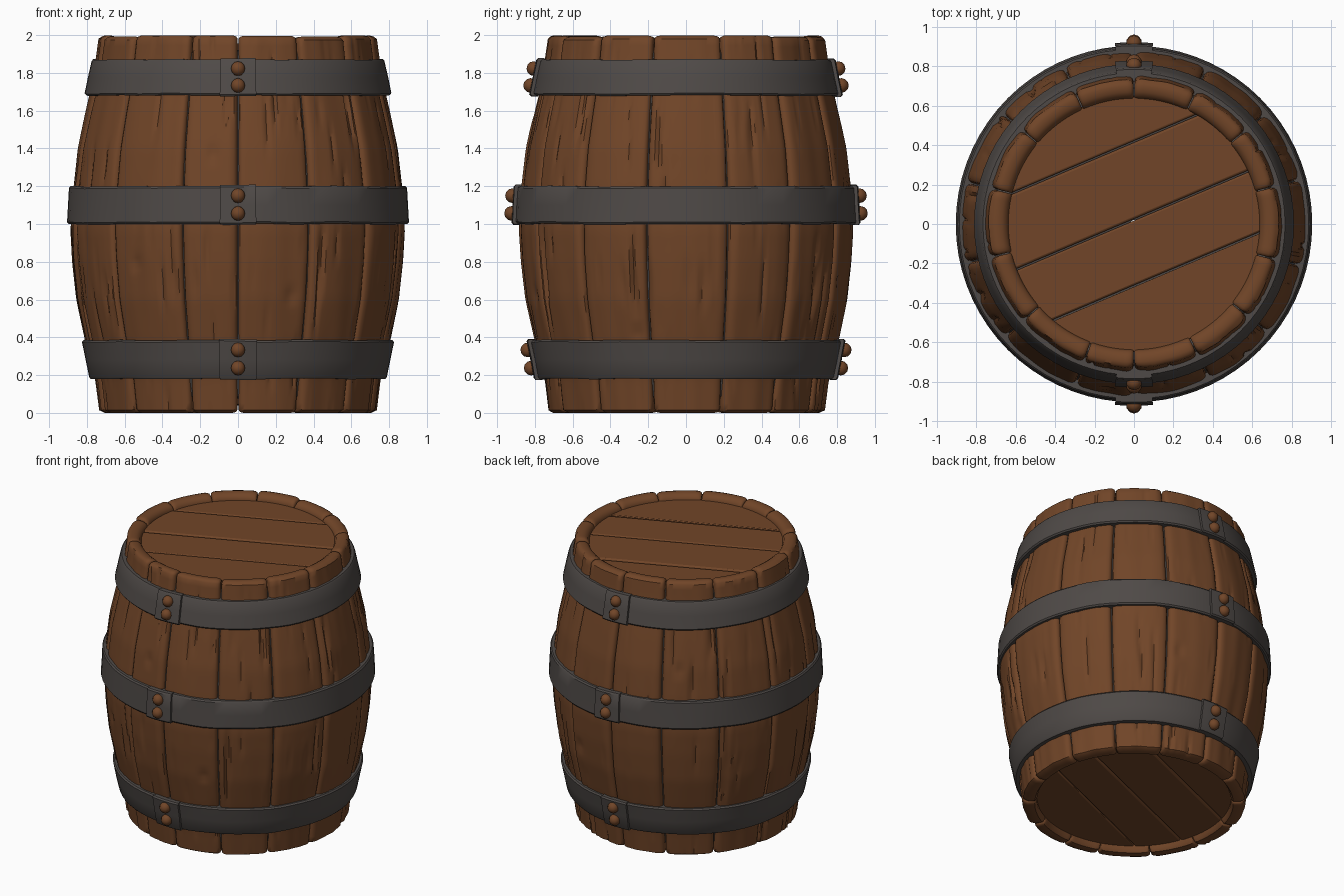
import bpy, bmesh, math, random
from mathutils import Vector, noise

if "Cube" in bpy.data.objects:
    bpy.data.objects.remove(bpy.data.objects["Cube"])

random.seed(4)


def material(name, rgb):
    m = bpy.data.materials.new(name)
    m.diffuse_color = (*rgb, 1)
    m.use_nodes = True
    m.node_tree.nodes["Principled BSDF"].inputs["Base Color"].default_value = m.diffuse_color
    return m


WOOD = material("brown wood", (0.165, 0.060, 0.021))
IRON = material("dark iron", (0.078, 0.068, 0.063))


def finish(name, bm, mat, angle=40):
    bmesh.ops.recalc_face_normals(bm, faces=bm.faces)
    me = bpy.data.meshes.new(name)
    bm.to_mesh(me)
    bm.free()
    me.materials.append(mat)
    ob = bpy.data.objects.new(name, me)
    bpy.context.collection.objects.link(ob)
    bpy.ops.object.select_all(action='DESELECT')
    ob.select_set(True)
    bpy.context.view_layer.objects.active = ob
    bpy.ops.object.shade_smooth_by_angle(angle=math.radians(angle))
    return ob


def polar(t, r, z):
    # angle is measured from the front (-y) towards +x
    return Vector((r * math.sin(t), -r * math.cos(t), z))


def loft(name, rings, mat, closed=False, angle=40):
    bm = bmesh.new()
    loops = [[bm.verts.new(p) for p in ring] for ring in rings]
    n = len(loops[0])
    pairs = list(zip(loops, loops[1:])) + ([(loops[-1], loops[0])] if closed else [])
    for a, b in pairs:
        for i in range(n):
            j = (i + 1) % n
            bm.faces.new((a[i], a[j], b[j], b[i]))
    if not closed:
        bm.faces.new(loops[0])
        bm.faces.new(loops[-1])
    return finish(name, bm, mat, angle)


# Barrel outline: (height, radius)
OUTLINE = [(0, .73), (.18, .752), (.39, .805), (.6, .85), (.8, .873), (.97, .884),
           (1.2, .87), (1.4, .846), (1.6, .802), (1.7, .778), (1.87, .748), (2, .73)]


def radius(z):
    for (z0, r0), (z1, r1) in zip(OUTLINE, OUTLINE[1:]):
        if z <= z1:
            return r0 + (r1 - r0) * (z - z0) / (z1 - z0)
    return OUTLINE[-1][1]


# Knots: (angle, height)
KNOTS = [(.34, .62), (-.67, .79), (-.16, 1.37), (2.8, .7), (3.7, 1.4), (1.25, .42)]


def wear(t, z):
    p = Vector((math.sin(t) * 9, math.cos(t) * 9, z * 1.3))
    d = noise.noise(p) * .006
    crack = noise.noise(Vector((math.sin(t) * 26, math.cos(t) * 26, z * 2.2 + 7)))
    d -= max(0, crack - .35) * .045
    for kt, kz in KNOTS:
        q = ((t - kt) * .85) ** 2 + (z - kz) ** 2
        d -= .014 * math.exp(-q / .0010)
    return d


# Staves: bent boards with rounded long edges
SEAMS = [-49, -20, 0, 26, 51, 76, 105, 130, 155, 180, 204, 230, 256, 283, 311]
ROWS, COLS = 56, 18
for k, (a, b) in enumerate(zip(SEAMS, SEAMS[1:])):
    a, b = math.radians(a) + .004, math.radians(b) - .004
    lift = random.uniform(-.004, .004)
    top = 2 - random.uniform(0, .010)
    stops = [(0, .028), (.008, .012), (.022, .004), (.045, 0)]
    mid = [(.045 + (b - a - .09) * i / COLS, 0) for i in range(1, COLS)]
    stops = stops + mid + [(b - a - s, d) for s, d in reversed(stops)]
    rings = []
    for s, inset in stops:
        t = a + s
        lo, hi = inset * .6, top - inset * .6
        ring = [polar(t, .655, lo), polar(t, .705 - inset * .5, lo)]
        for i in range(ROWS + 1):
            z = lo + .014 + (hi - lo - .032) * i / ROWS
            ring.append(polar(t, radius(z) + lift - inset + wear(t, z), z))
        ring += [polar(t, .718 - inset * .5, hi - .005), polar(t, .70, hi),
                 polar(t, .67, hi - .004), polar(t, .648, hi - .018),
                 polar(t, .638, hi - .04), polar(t, .638, 1.88),
                 polar(t, .638, .10), polar(t, .64, lo + .02)]
        rings.append(ring)
    loft(f"stave_{k + 1}", rings, WOOD)

# Dark core seen through the gaps
core = []
for i in range(64):
    t = math.tau * i / 64
    core.append([polar(t, .02, .075), polar(t, .69, .075)]
                + [polar(t, radius(z) - .03, z) for z in (.09, .4, .7, 1, 1.3, 1.6, 1.9)]
                + [polar(t, .69, 1.92), polar(t, .02, 1.92)])
loft("inner_core", core, IRON, closed=True)


# Lid and base: a disc cut into diagonal planks
def head(name, z):
    tilt = math.radians(23)
    across = Vector((-math.sin(tilt), math.cos(tilt), 0))
    cuts = [-.8, -.29, .02, .385, .8]
    for k, (lo, hi) in enumerate(zip(cuts, cuts[1:])):
        bm = bmesh.new()
        bmesh.ops.create_cone(bm, cap_ends=True, segments=64, radius1=.65,
                              radius2=.65, depth=.06)
        for off, sign in ((lo + .004, -1), (hi - .004, 1)):
            cut = bmesh.ops.bisect_plane(
                bm, geom=bm.verts[:] + bm.edges[:] + bm.faces[:],
                plane_co=across * off, plane_no=across * sign, clear_outer=True)
            edges = [e for e in cut["geom_cut"] if isinstance(e, bmesh.types.BMEdge)]
            if edges:
                bmesh.ops.holes_fill(bm, edges=edges)
        bmesh.ops.translate(bm, verts=bm.verts, vec=(0, 0, z + random.uniform(-.004, .004)))
        ob = finish(f"{name}_plank_{k + 1}", bm, WOOD)
        bev = ob.modifiers.new("soft edges", 'BEVEL')
        bev.width, bev.segments = .012, 2


head("lid", 1.925)
head("base", .07)


# Hoops with riveted plates: (name, bottom, top, bottom radius, top radius)
def band(name, z0, z1, r0, r1, thick, angles, closed):
    rings = []
    for t in angles:
        w = noise.noise(Vector((math.sin(t) * 4, math.cos(t) * 4, z0 * 5))) * .005
        rings.append([polar(t, r0 - thick, z0 + w), polar(t, r0 - .008, z0 + w),
                      polar(t, r0, z0 + .010 + w), polar(t, (r0 + r1) / 2 + w * .6, (z0 + z1) / 2),
                      polar(t, r1, z1 - .010 + w), polar(t, r1 - .008, z1 + w),
                      polar(t, r1 - thick, z1 + w)])
    loft(name, rings, IRON, closed, 35)


HOOPS = [("top", 1.68, 1.87, .812, .775), ("middle", 1.0, 1.2, .905, .895),
         ("bottom", .18, .385, .788, .826)]
for name, z0, z1, r0, r1 in HOOPS:
    band(f"{name}_hoop", z0, z1, r0, r1, .055,
         [math.tau * i / 72 for i in range(72)], True)
    for side, turn in (("front", 0), ("back", math.pi)):
        half = .095 / r0
        band(f"{name}_{side}_plate", z0 - .004, z1 + .006, r0 + .018, r1 + .018, .04,
             [turn + half * (i / 3 - 1) for i in range(7)], False)
        for k, f in enumerate((.28, .75)):
            bm = bmesh.new()
            bmesh.ops.create_uvsphere(bm, u_segments=10, v_segments=6, radius=.039)
            bmesh.ops.translate(bm, verts=bm.verts, vec=polar(
                turn, r0 + (r1 - r0) * f + .021, z0 + (z1 - z0) * f))
            finish(f"{name}_{side}_rivet_{k + 1}", bm, WOOD, 60)
